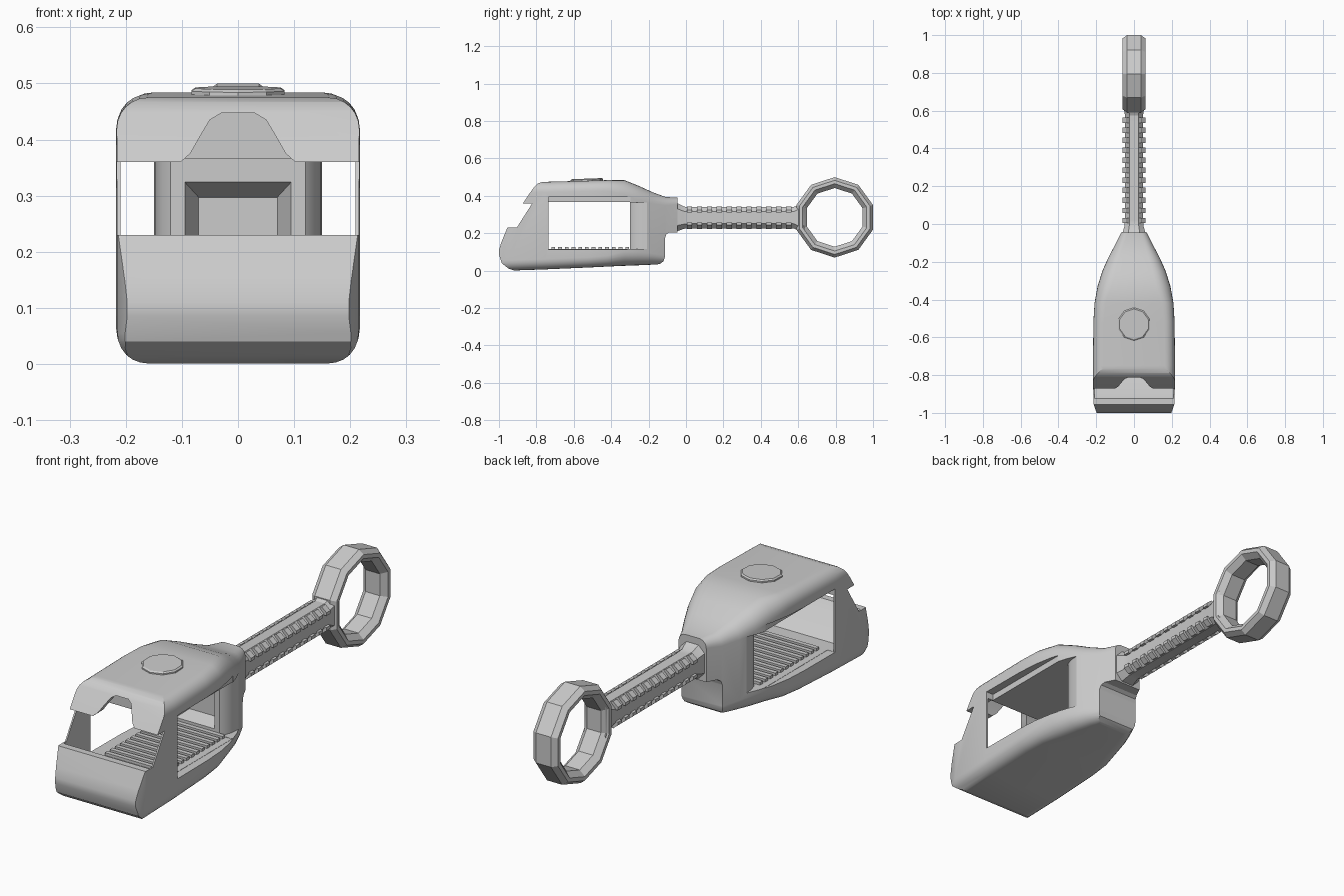
import bpy, bmesh, math

if "Cube" in bpy.data.objects:
    bpy.data.objects.remove(bpy.data.objects["Cube"])


def make(name, verts, faces, angle=32):
    mesh = bpy.data.meshes.new(name)
    mesh.from_pydata(verts, [], faces)
    bm = bmesh.new()
    bm.from_mesh(mesh)
    bmesh.ops.recalc_face_normals(bm, faces=bm.faces)
    bm.to_mesh(mesh)
    bm.free()
    ob = bpy.data.objects.new(name, mesh)
    bpy.context.collection.objects.link(ob)
    smooth(ob, angle)
    return ob


def smooth(ob, angle=32):
    bpy.ops.object.select_all(action='DESELECT')
    ob.select_set(True)
    bpy.context.view_layer.objects.active = ob
    bpy.ops.object.shade_smooth_by_angle(angle=math.radians(angle))


def loft(name, rings, closed=False, angle=32):
    n, m = len(rings[0]), len(rings)
    faces = []
    for i in range(m if closed else m - 1):
        for j in range(n):
            k, i2 = (j + 1) % n, (i + 1) % m
            faces.append((i * n + j, i * n + k, i2 * n + k, i2 * n + j))
    if not closed:
        faces += [tuple(range(n)), tuple(range((m - 1) * n, m * n))]
    return make(name, [v for r in rings for v in r], faces, angle)


def section(y, hw, zb, zt, r, steps):
    """Rounded rectangle across the y axis."""
    pts = []
    for cx, cz, a0 in ((hw - r, zt - r, 0), (r - hw, zt - r, 90),
                       (r - hw, zb + r, 180), (hw - r, zb + r, 270)):
        for s in range(steps + 1):
            a = math.radians(a0 + 90 * s / steps)
            pts.append((cx + r * math.cos(a), y, cz + r * math.sin(a)))
    return pts


def prism(name, pts, axis, lo, hi):
    place = {'x': lambda a, b, d: (d, a, b),
             'y': lambda a, b, d: (a, d, b),
             'z': lambda a, b, d: (a, b, d)}[axis]
    return loft(name, [[place(a, b, d) for a, b in pts] for d in (lo, hi)])


def box(name, x0, x1, y0, y1, z0, z1):
    return prism(name, [(x0, y0), (x1, y0), (x1, y1), (x0, y1)], 'z', z0, z1)


def boolean(ob, tool, op='DIFFERENCE'):
    tool.hide_render = True
    mod = ob.modifiers.new("cut", 'BOOLEAN')
    mod.operation, mod.object, mod.solver = op, tool, 'EXACT'
    bpy.ops.object.select_all(action='DESELECT')
    ob.select_set(True)
    bpy.context.view_layer.objects.active = ob
    bpy.ops.object.modifier_apply(modifier=mod.name)
    bpy.data.objects.remove(tool, do_unlink=True)


# Head: rounded hull tapering to the neck (y, half width, bottom, top, radius)
hull = [(-1.02, .190, .000, .470, .055), (-.985, .203, .000, .471, .055),
        (-.95, .215, .000, .472, .055), (-.75, .217, .007, .475, .055),
        (-.52, .215, .017, .481, .055), (-.42, .209, .022, .484, .058),
        (-.33, .193, .026, .484, .075), (-.25, .168, .029, .452, .070),
        (-.18, .137, .032, .420, .060), (-.11, .100, .036, .394, .045),
        (-.045, .068, .040, .390, .035)]
head = loft("head", [section(*s, 6) for s in hull])

# Side outline trims the front, hood and neck underside
outline = [(-.92, -.05), (-.92, .001), (-.95, .012), (-.985, .04), (-1, .085),
           (-1, .11), (-.988, .15), (-.955, .23), (-.905, .23), (-.822, .36),
           (-.872, .36), (-.842, .405), (-.81, .45), (-.79, .467), (-.755, .479),
           (-.74, .6), (0, .6), (0, .205), (-.09, .205), (-.105, .195),
           (-.112, .175), (-.112, .075), (-.12, .05), (-.14, .036), (-.17, .03),
           (-.18, -.05)]
boolean(head, prism("outline_cutter", outline, 'x', -.4, .4), 'INTERSECT')

# Hollow inside, open at the front
cavity = [(-1.1, .2305), (-.925, .2305), (-.90, .20), (-.80, .115), (-.30, .115),
          (-.30, .366), (-.825, .366), (-.829, .3595), (-1.1, .3595)]
boolean(head, prism("cavity_cutter", cavity, 'x', -.209, .209))
hood = [(-.836, .35), (-.81, .40), (-.775, .445), (-.74, .452), (-.74, .35)]
boolean(head, prism("hood_cutter", hood, 'x', -.185, .185))

# Curved notch in the hood
arch = [(.11, .35), (.10, .362), (.085, .375), (.065, .41), (.05, .435), (.03, .447)]
arch += [(-x, z) for x, z in reversed(arch)]
boolean(head, prism("notch_cutter", arch, 'y', -1.1, -.76))

for s in (-1, 1):
    # Side windows and the rounded rear post
    boolean(head, box("window_cutter", s * .18, s * .35, -.735, -.297, .114, .395))
    post = [(.115, -.305), (.135, -.285), (.147, -.25), (.151, -.19),
            (.35, -.19), (.35, -.305)]
    boolean(head, prism("post_cutter", [(s * x, y) for x, y in post], 'z', .116, .365))

# Recess in the front of the post
pit = [[(x, y, z) for x, z in ((-w, b), (w, b), (w, t), (-w, t))]
       for y, w, b, t in ((-.32, .103, .13, .333), (-.24, .07, .16, .297))]
boolean(head, loft("recess_cutter", pit))
smooth(head)

# Floor ribs
for i in range(12):
    y = -.72 + i * .036
    box("floor_rib", -.15, .15, y, y + .02, .105, .127)

# Top button: ten-sided disc following the slope of the roof
angles = [math.tau * i / 10 + .314 for i in range(10)]
disc = [[(r * math.cos(a), -.53 + r * math.sin(a), z + .003 * math.sin(a))
         for a in angles]
        for r, z in ((.087, .46), (.087, .487), (.080, .492))]
loft("top_button", disc, angle=20)

# Handle: chamfered bar with a flare at each end
bar = [(-.07, .062, .212, .375, .03), (-.045, .060, .212, .36, .03),
       (-.01, .050, .224, .342, .025), (.02, .048, .226, .340, .025),
       (.575, .048, .226, .340, .025), (.60, .052, .215, .352, .025),
       (.64, .054, .190, .375, .02)]
handle = loft("handle", [section(*s, 1) for s in bar], angle=25)
boolean(handle, prism("ring_hole_cutter",
        [(.795 + .17 * math.cos(a), .285 + .17 * math.sin(a)) for a in angles],
        'x', -.2, .2))

# Grip teeth along the four handle edges
tooth = [(.026, .057), (.036, .060), (.060, .040), (.060, .026), (.03, .026)]
for sx in (-1, 1):
    for sz in (-1, 1):
        for i in range(11):
            y = .005 + i * .053
            prism("grip_tooth", [(sx * x, .284 + sz * z) for x, z in tooth],
                  'y', y, y + .028)

# Finger ring: ten-sided, with chamfered edges
profile = [(-.037, .215), (.037, .215), (.06, .198), (.06, .180), (.035, .157),
           (-.035, .157), (-.06, .180), (-.06, .198)]
rings = []
for i in range(10):
    a = math.radians(90 + 36 * i)
    rings.append([(x, .795 + r * math.cos(a), .285 + r * math.sin(a)) for x, r in profile])
loft("finger_ring", rings, closed=True, angle=25)
